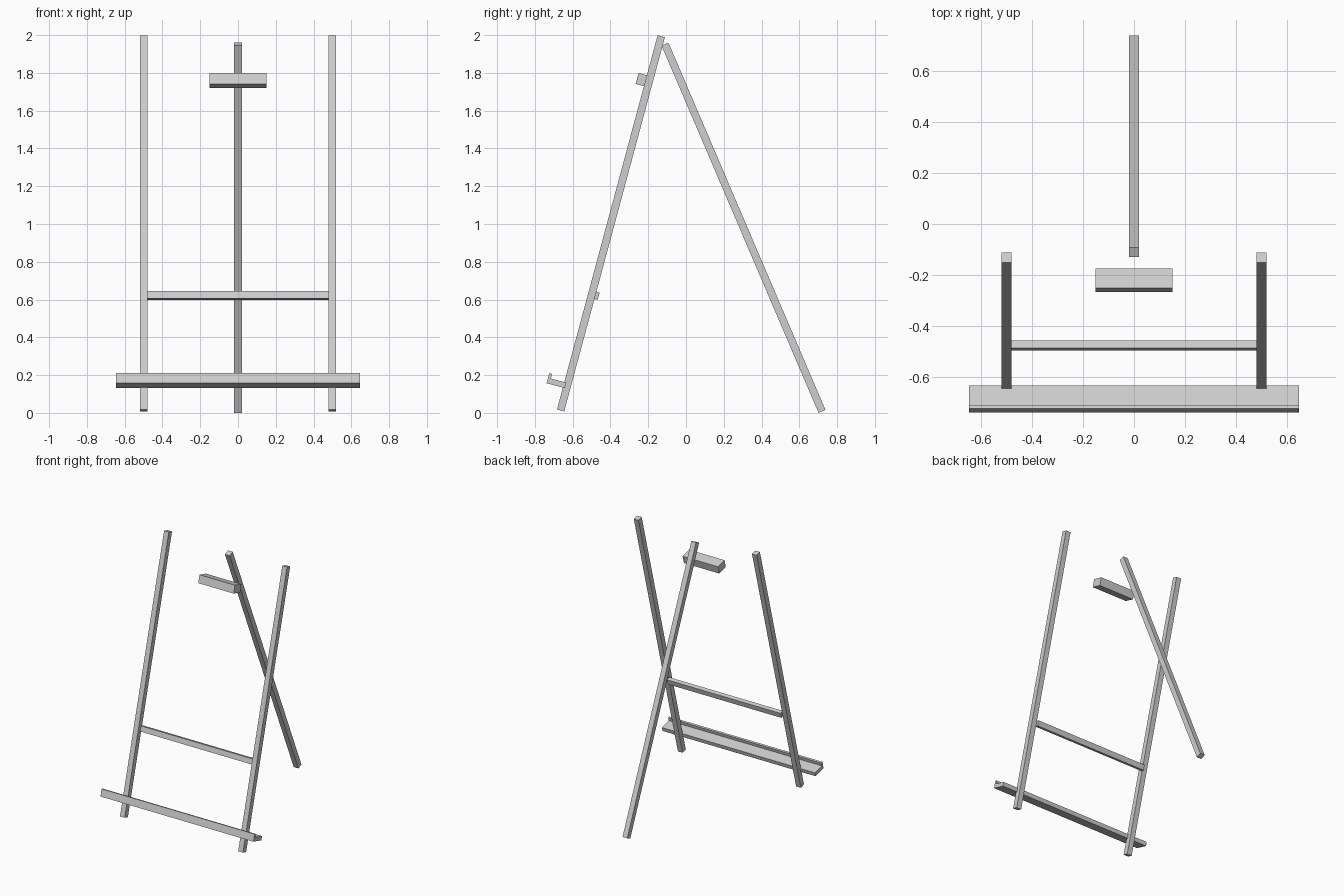
import bpy, math
from mathutils import Matrix, Vector

if "Cube" in bpy.data.objects:
    bpy.data.objects.remove(bpy.data.objects["Cube"])

grey = bpy.data.materials.new("plain grey")
grey.diffuse_color = (0.62, 0.62, 0.62, 1)
grey.use_nodes = True
grey.node_tree.nodes["Principled BSDF"].inputs["Base Color"].default_value = grey.diffuse_color

LEAN = math.radians(-15)  # front frame leans backwards


def make(name, verts, faces):
    mesh = bpy.data.meshes.new(name)
    mesh.from_pydata(verts, [], faces)
    mesh.materials.append(grey)
    obj = bpy.data.objects.new(name, mesh)
    bpy.context.collection.objects.link(obj)
    return obj


def bar(name, centre, size, angle):
    """Box tilted about the x axis."""
    place = Matrix.Translation(centre) @ Matrix.Rotation(angle, 4, 'X')
    verts = [place @ Vector((x * size[0] / 2, y * size[1] / 2, z * size[2] / 2))
             for x in (-1, 1) for y in (-1, 1) for z in (-1, 1)]
    faces = [(0, 1, 3, 2), (4, 6, 7, 5), (0, 4, 5, 1),
             (2, 3, 7, 6), (0, 2, 6, 4), (1, 5, 7, 3)]
    return make(name, verts, faces)


def leg(name, x, foot, top):
    """Square post between two (y, z) points."""
    dy, dz = top[0] - foot[0], top[1] - foot[1]
    centre = (x, (foot[0] + top[0]) / 2, (foot[1] + top[1]) / 2)
    return bar(name, centre, (0.04, 0.04, math.hypot(dy, dz)), -math.atan2(dy, dz))


# Legs
for side, x in (("left", -0.5), ("right", 0.5)):
    leg("front_leg_" + side, x, (-0.664, 0.013), (-0.131, 1.994))
leg("back_leg", 0, (0.72, 0.008), (-0.111, 1.952))

# Crossbar between the front legs, and the top canvas clamp
bar("crossbar", (0, -0.477, 0.622), (0.96, 0.03, 0.04), LEAN)
bar("top_clamp", (0, -0.22, 1.76), (0.30, 0.08, 0.06), LEAN)

# Canvas tray: L-shaped profile (depth, height) swept along x
profile = [(0, 0), (0.1, 0), (0.1, 0.03), (0.015, 0.03), (0.015, 0.055), (0, 0.055)]
place = Matrix.Translation((0, -0.738, 0.157)) @ Matrix.Rotation(LEAN, 4, 'X')
n = len(profile)
verts = [place @ Vector((x, d, h)) for x in (-0.647, 0.647) for d, h in profile]
faces = [(i, i + n, (i + 1) % n + n, (i + 1) % n) for i in range(n)]
faces = [f[::-1] for f in faces]
faces += [tuple(reversed(range(n))), tuple(range(n, 2 * n))]
make("canvas_tray", verts, faces)
